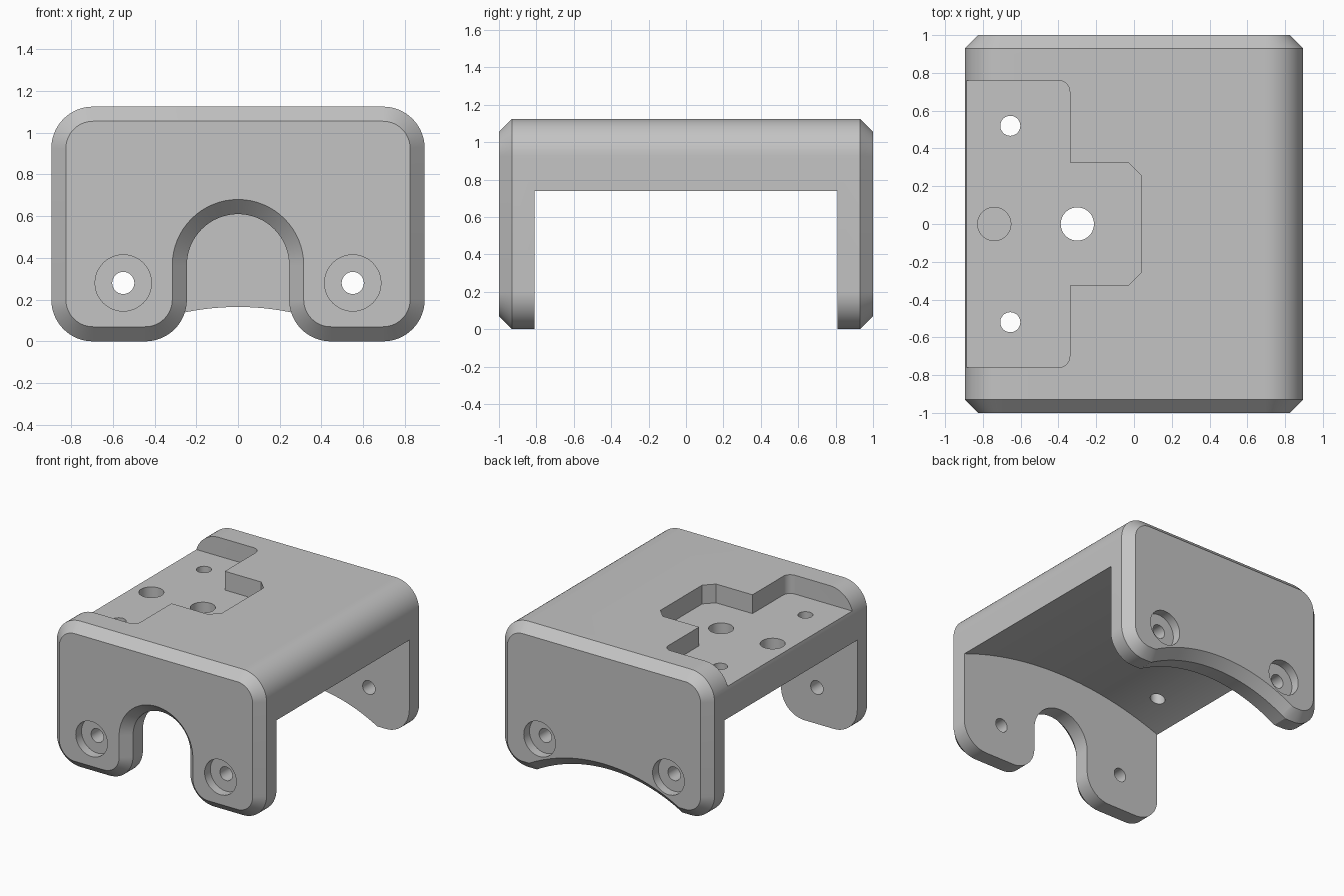
import bpy, bmesh
from math import sin, cos, radians

if "Cube" in bpy.data.objects:
    bpy.data.objects.remove(bpy.data.objects["Cube"])

W, H, R, CH = 0.895, 1.125, 0.2, 0.07    # half width, height, corner radius, chamfer
INNER, RIM = 0.81, 1 - CH                # inner faces of the end plates, start of chamfer

grey = bpy.data.materials.new("light grey")
grey.use_nodes = True
grey.diffuse_color = (0.55, 0.55, 0.55, 1)
grey.node_tree.nodes["Principled BSDF"].inputs["Base Color"].default_value = grey.diffuse_color


def arc(cx, cy, r, start, end, n=16):
    angles = [radians(start + (end - start) * i / n) for i in range(n + 1)]
    return [(cx + r * cos(a), cy + r * sin(a)) for a in angles]


def circle(cx, cy, r, n=48):
    return arc(cx, cy, r, 0, 360, n)[:-1]


def loft(name, rings, axis="Y"):
    """Join outlines placed at successive positions along an axis into a closed solid."""
    bm = bmesh.new()
    loops = [[bm.verts.new((u, t, v) if axis == "Y" else (u, v, t)) for u, v in pts]
             for t, pts in rings]
    for a, b in zip(loops, loops[1:]):
        for i in range(len(a)):
            bm.faces.new((a[i - 1], a[i], b[i], b[i - 1]))
    bm.faces.new(loops[0])
    bm.faces.new(loops[-1])
    bmesh.ops.recalc_face_normals(bm, faces=bm.faces)
    mesh = bpy.data.meshes.new(name)
    bm.to_mesh(mesh)
    bm.free()
    obj = bpy.data.objects.new(name, mesh)
    bpy.context.collection.objects.link(obj)
    mesh.materials.append(grey)
    return obj


def block_outline(d):
    x, r = W - R, R - d
    return (arc(x, H - R, r, 0, 90) + arc(-x, H - R, r, 90, 180)
            + arc(-x, R, r, 180, 270) + arc(x, R, r, 270, 360))


def notch_outline(d):
    # Arched slot whose mouth flares out through rounded feet
    half, foot = 0.245, 0.445
    right = arc(foot, R, R - d, 270, 180)
    left = [(-x, z) for x, z in reversed(right)]
    return ([(foot, -0.2)] + right + arc(0, 0.365, half + d, 0, 180, 32)
            + left + [(-foot, -0.2)])


def sweep_outline(d):
    # Wide shallow arc under the back plate
    return circle(0, -1.085, 1.25 + d, 192)


def chamfered(name, outline, side):
    over = CH + 0.03
    return loft(name, [(side * 0.7, outline(0)), (side * RIM, outline(0)),
                       (side * (RIM + over), outline(over))])


# Chamfered main block
body = loft("bracket_body", [(-1, block_outline(CH)), (-RIM, block_outline(0)),
                             (RIM, block_outline(0)), (1, block_outline(CH))])
cutters = []

# Space between the end plates, with a curved ceiling
ceiling_r, apex = 2.56, 0.9
ceiling = arc(0, apex - ceiling_r, ceiling_r, 66, 114, 64)
cavity = ceiling + [(-1.05, -0.2), (1.05, -0.2)]
cutters.append(loft("cavity_cutter", [(-INNER, cavity), (INNER, cavity)]))

# Openings in the front and back plates
cutters.append(chamfered("front_notch_cutter", notch_outline, -1))
cutters.append(chamfered("back_arc_cutter", sweep_outline, 1))

# Stepped pocket in the top, open to one side
half = [(-0.34, -0.325), (-0.03, -0.325), (0.04, -0.255)]
pocket = [(-1, -0.76)] + arc(-0.4, -0.7, 0.06, 270, 360, 8) + half
pocket += [(x, -y) for x, y in reversed(pocket)]
FLOOR = 0.98
cutters.append(loft("pocket_cutter", [(FLOOR, pocket), (1.3, pocket)], "Z"))

# Holes in the pocket floor: three through, one blind
for x, y, r, bottom in ((-0.655, 0.52, 0.053, 0.5), (-0.655, -0.52, 0.053, 0.5),
                        (-0.3, 0, 0.088, 0.5), (-0.74, 0, 0.088, 0.88)):
    ring = circle(x, y, r)
    cutters.append(loft("floor_hole_cutter", [(bottom, ring), (1.05, ring)], "Z"))

# Counterbored screw holes in both end plates
for side in (-1, 1):
    for x in (-0.55, 0.55):
        bore, head = circle(x, 0.28, 0.053), circle(x, 0.28, 0.135)
        cutters.append(loft("screw_hole_cutter", [(side * 0.7, bore), (side * RIM, bore),
                                                  (side * RIM, head), (side * 1.1, head)]))

# Carve the block
bpy.context.view_layer.objects.active = body
for cutter in cutters:
    cutter.hide_render = True
    mod = body.modifiers.new("cut", "BOOLEAN")
    mod.operation, mod.solver, mod.object = "DIFFERENCE", "EXACT", cutter
    bpy.ops.object.modifier_apply(modifier=mod.name)
    bpy.data.objects.remove(cutter)

bpy.ops.object.select_all(action="DESELECT")
body.select_set(True)
bpy.ops.object.shade_smooth_by_angle(angle=radians(25))
